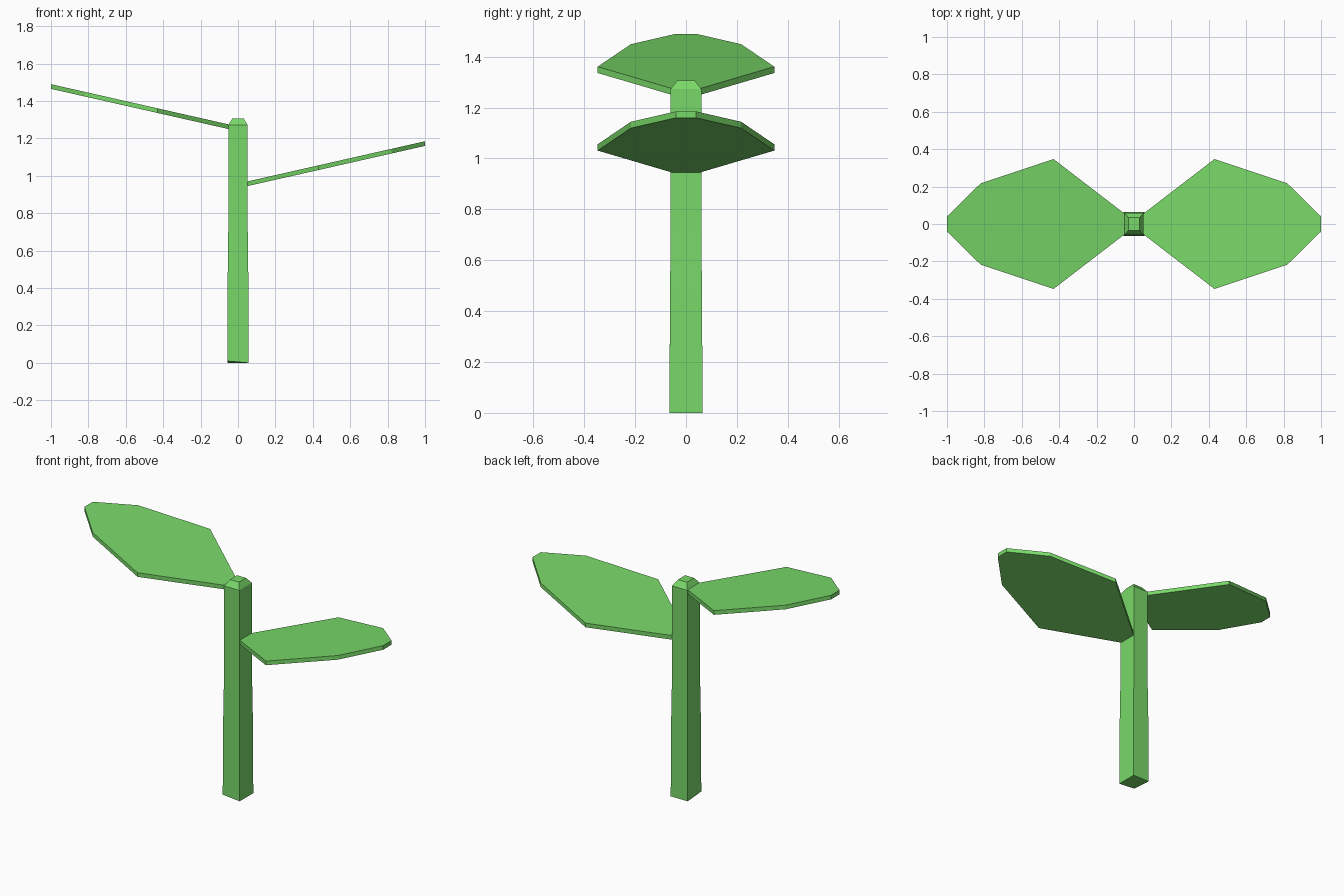
import bpy
import bmesh

cube = bpy.data.objects.get("Cube")
if cube:
    bpy.data.objects.remove(cube)

green = bpy.data.materials.new("leaf green")
green.use_nodes = True
color = (0.19, 0.69, 0.14, 1)
green.diffuse_color = color
green.node_tree.nodes["Principled BSDF"].inputs["Base Color"].default_value = color


def finish(bm, name):
    bmesh.ops.recalc_face_normals(bm, faces=bm.faces)
    mesh = bpy.data.meshes.new(name)
    bm.to_mesh(mesh)
    bm.free()
    mesh.materials.append(green)
    obj = bpy.data.objects.new(name, mesh)
    bpy.context.collection.objects.link(obj)
    return obj


def bridge(bm, lower, upper):
    for i in range(len(lower)):
        j = (i + 1) % len(lower)
        bm.faces.new((lower[i], lower[j], upper[j], upper[i]))


# Stem: square rings tapering upward to a bevelled cap (half x, half y, z)
rings = [(0.057, 0.065, 0), (0.055, 0.063, 0.47),
         (0.052, 0.06, 0.71), (0.051, 0.06, 1.273), (0.03, 0.034, 1.307)]
corners = [(-1, -1), (1, -1), (1, 1), (-1, 1)]
bm = bmesh.new()
loops = [[bm.verts.new((sx * hx, sy * hy, z)) for sx, sy in corners]
         for hx, hy, z in rings]
for a, b in zip(loops, loops[1:]):
    bridge(bm, a, b)
bm.faces.new(loops[-1])
# Slightly uneven cut at the foot
loops[0][0].co.z = 0.01
bm.faces.new((loops[0][0], loops[0][1], loops[0][3]))
bm.faces.new((loops[0][1], loops[0][2], loops[0][3]))
finish(bm, "stem")

# Leaves: thin flat outlines rising outward from the stem
half_outline = [(0.05, 0.055), (0.43, 0.347), (0.82, 0.217), (1.0, 0.04)]


def leaf(name, side, root_z, tip_z, thickness=0.025):
    outline = half_outline + [(x, -y) for x, y in reversed(half_outline)]
    slope = (tip_z - root_z) / 0.95
    bm = bmesh.new()
    layers = []
    for drop in (thickness, 0):
        layers.append([bm.verts.new((side * x, y, root_z + slope * (x - 0.05) - drop))
                       for x, y in outline])
    bridge(bm, *layers)
    for layer in layers:
        bm.faces.new(layer)
    finish(bm, name)


leaf("left_leaf", 1, 0.97, 1.185)
leaf("right_leaf", -1, 1.275, 1.49)
